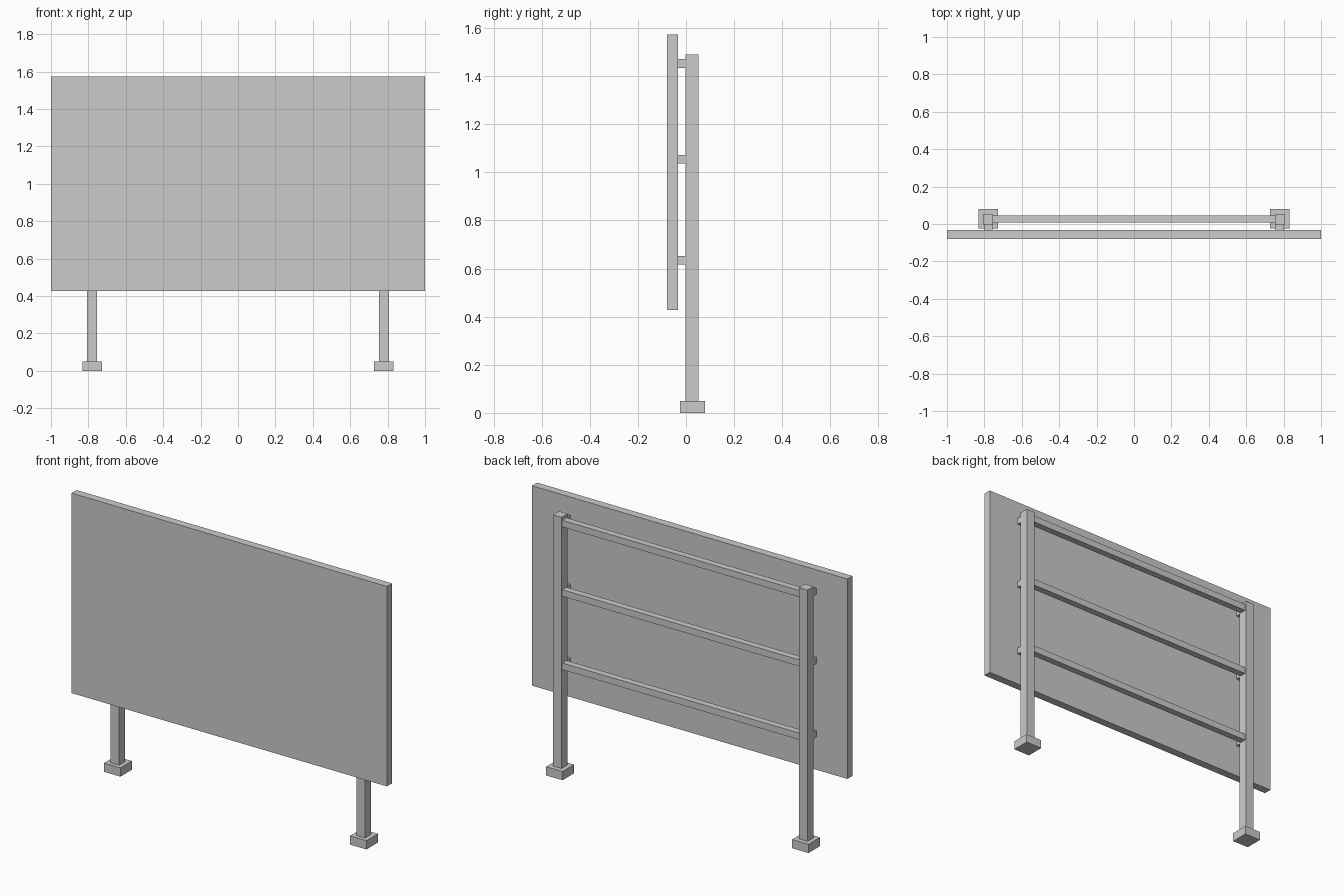
import bpy

if "Cube" in bpy.data.objects:
    bpy.data.objects.remove(bpy.data.objects["Cube"])


def box(name, x, y, z):
    """Box from (min, max) ranges on each axis."""
    bpy.ops.mesh.primitive_cube_add(
        size=1, location=[(a + b) / 2 for a, b in (x, y, z)])
    ob = bpy.context.object
    ob.name = name
    ob.scale = [b - a for a, b in (x, y, z)]
    bpy.ops.object.transform_apply(location=False, rotation=False, scale=True)
    return ob


POST_X = 0.78
LEVELS = (0.634, 1.054, 1.452)

# Sign board
box("board", (-1, 1), (-0.079, -0.033), (0.427, 1.573))

# Posts with feet and the spacers that hold the board
for side, s in (("left", -1), ("right", 1)):
    def across(w):
        return (s * POST_X - w / 2, s * POST_X + w / 2)
    box(f"{side}_foot", across(0.104), (-0.025, 0.079), (0, 0.05))
    box(f"{side}_post", across(0.054), (-0.002, 0.052), (0.05, 1.49))
    for i, z in enumerate(LEVELS):
        box(f"{side}_spacer_{i}", across(0.046), (-0.033, -0.002),
            (z - 0.018, z + 0.018))

# Horizontal rails between the posts
for i, z in enumerate(LEVELS):
    box(f"rail_{i}", (-POST_X + 0.027, POST_X - 0.027), (0.008, 0.046),
        (z - 0.019, z + 0.019))
